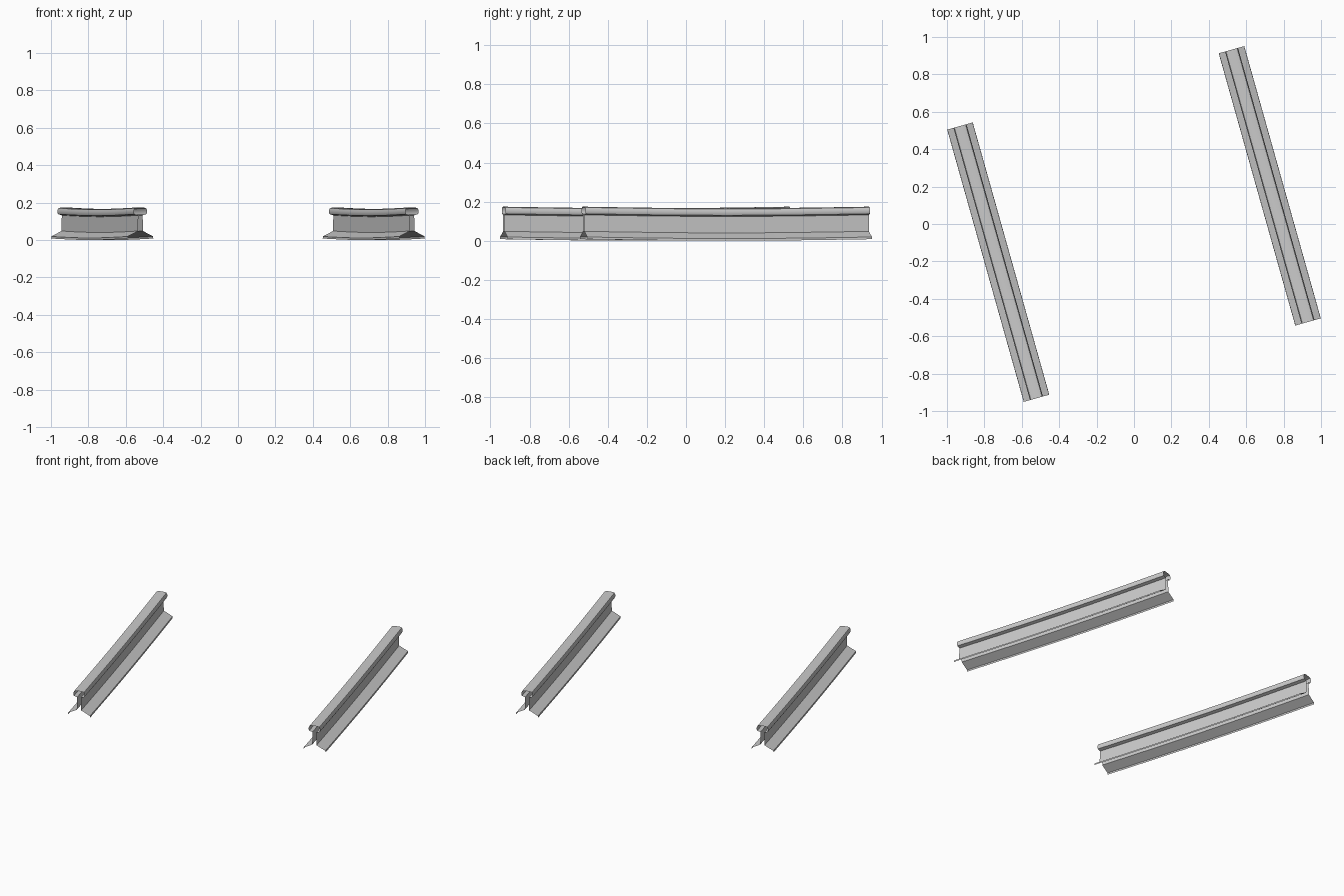
import bpy, bmesh, math
from mathutils import Matrix, Vector

if "Cube" in bpy.data.objects:
    bpy.data.objects.remove(bpy.data.objects["Cube"])

LENGTH, SEGMENTS, SAG = 1.512, 8, 0.008
ANGLE = math.radians(15.7)
HALF_GAUGE = 0.754

# Half cross-section of the thin open rail: foot lip, sloped foot, web, head
half = [(0.071, 0.008), (0.070, 0.019), (0.014, 0.048), (0.012, 0.132),
        (0.033, 0.138), (0.036, 0.145), (0.036, 0.160), (0.031, 0.170), (0.018, 0.174)]
profile = [(-x, z) for x, z in half] + [(x, z) for x, z in reversed(half)]


def make_rail(name, side):
    """Sweep the rail profile along y with a slight dip at mid-span."""
    bm = bmesh.new()
    rows = []
    for j in range(SEGMENTS + 1):
        t = j / SEGMENTS
        dip = SAG * math.sin(math.pi * t)
        y = (t - 0.5) * LENGTH
        rows.append([bm.verts.new((x, y, z - dip)) for x, z in profile])
    for a, b in zip(rows, rows[1:]):
        for i in range(len(profile) - 1):
            bm.faces.new((a[i], a[i + 1], b[i + 1], b[i]))
    # Place beside the track centre line, then turn the whole track
    bm.transform(Matrix.Rotation(ANGLE, 4, 'Z') @
                 Matrix.Translation(Vector((side * HALF_GAUGE, 0, 0))))
    mesh = bpy.data.meshes.new(name)
    bm.to_mesh(mesh)
    bm.free()
    obj = bpy.data.objects.new(name, mesh)
    bpy.context.collection.objects.link(obj)
    bpy.ops.object.select_all(action='DESELECT')
    bpy.context.view_layer.objects.active = obj
    obj.select_set(True)
    bpy.ops.object.shade_smooth_by_angle(angle=math.radians(30))


# Pair of parallel rails
make_rail("left_rail", -1)
make_rail("right_rail", 1)
